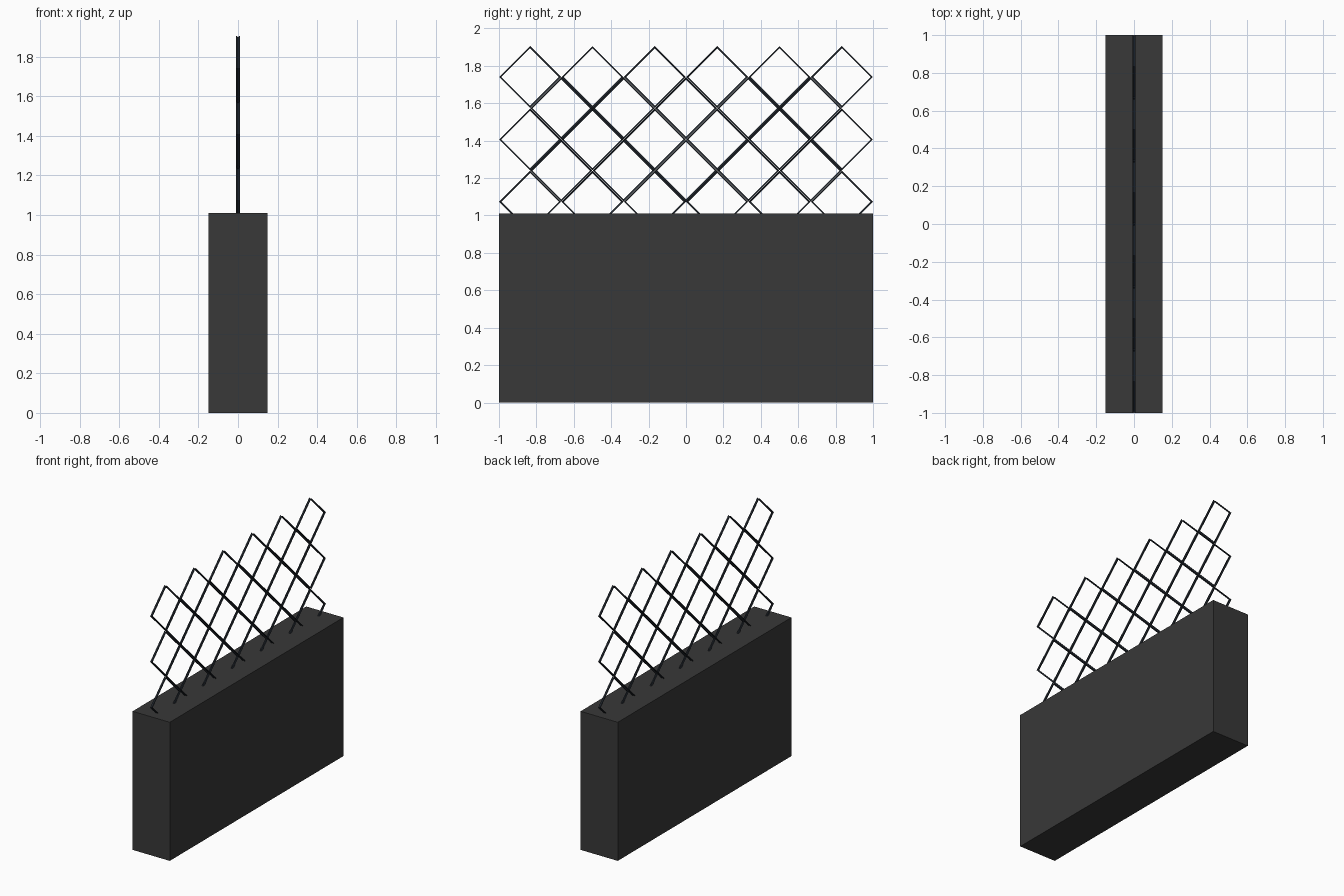
import bpy, bmesh
from math import sin, cos, pi

if "Cube" in bpy.data.objects:
    bpy.data.objects.remove(bpy.data.objects["Cube"])


def material(name, rgb):
    m = bpy.data.materials.new(name)
    m.diffuse_color = (*rgb, 1)
    m.use_nodes = True
    m.node_tree.nodes["Principled BSDF"].inputs["Base Color"].default_value = m.diffuse_color
    return m


def finish(name, bm, mat):
    bmesh.ops.recalc_face_normals(bm, faces=bm.faces)
    mesh = bpy.data.meshes.new(name)
    bm.to_mesh(mesh)
    bm.free()
    mesh.materials.append(mat)
    ob = bpy.data.objects.new(name, mesh)
    bpy.context.collection.objects.link(ob)
    return ob


def diamond_frame(bm, yc, zc):
    # wire section (x, radius) swept round the four corners, shallow groove outside
    profile = [(-0.009, R), (0, R - 0.008), (0.009, R), (0.004, R - 0.012), (-0.004, R - 0.012)]
    rings = []
    for i in range(4):
        a = i * pi / 2
        rings.append([bm.verts.new((x, yc + r * cos(a), zc + r * sin(a))) for x, r in profile])
    n = len(profile)
    for i in range(4):
        p, q = rings[i], rings[(i + 1) % 4]
        for j in range(n):
            k = (j + 1) % n
            bm.faces.new((p[j], p[k], q[k], q[j]))


concrete = material("dark_concrete", (0.04, 0.04, 0.04))
steel = material("dark_steel", (0.015, 0.02, 0.027))

# Solid wall base
bm = bmesh.new()
bmesh.ops.create_cube(bm, size=1)
for v in bm.verts:
    v.co = (v.co.x * 0.3, v.co.y * 2, (v.co.z + 0.5) * 1.01)
finish("wall", bm, concrete)

# Fence mesh: alternating rows of six and five touching diamonds
HALF = 1 / 6
R = HALF - 0.001
bm = bmesh.new()
for row in range(5):
    count = 6 - row % 2
    for i in range(count):
        diamond_frame(bm, (2 * i - count + 1) * HALF, 1.74 - row * HALF)
finish("fence_mesh", bm, steel)
